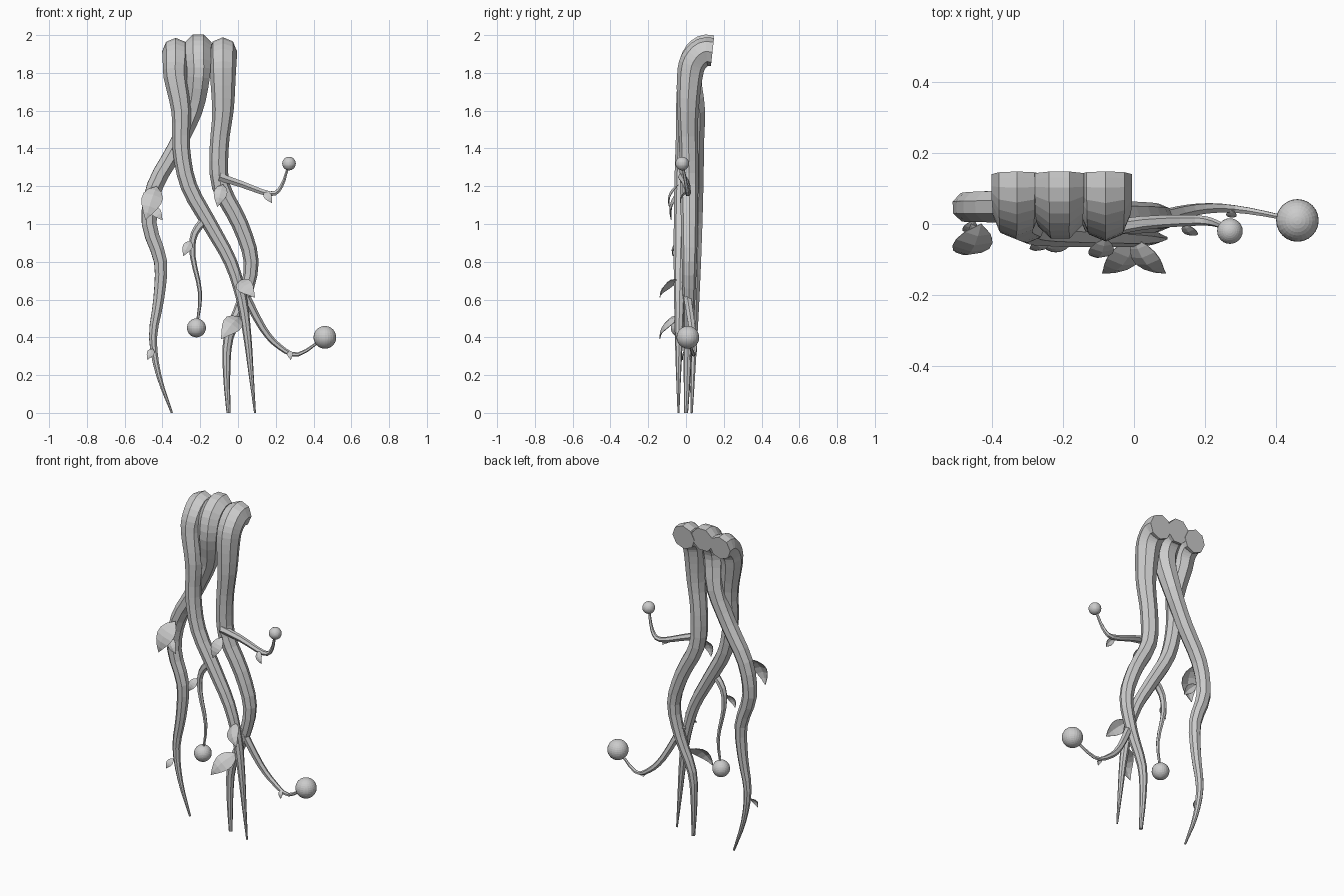
import bpy, bmesh, math
from mathutils import Vector

cube = bpy.data.objects.get("Cube")
if cube:
    bpy.data.objects.remove(cube, do_unlink=True)

colour = (0.6, 0.6, 0.6, 1)
grey = bpy.data.materials.new("plain grey")
grey.use_nodes = True
grey.diffuse_color = colour
grey.node_tree.nodes["Principled BSDF"].inputs["Base Color"].default_value = colour


def finish(name, bm):
    bmesh.ops.recalc_face_normals(bm, faces=bm.faces)
    mesh = bpy.data.meshes.new(name)
    bm.to_mesh(mesh)
    bm.free()
    mesh.materials.append(grey)
    obj = bpy.data.objects.new(name, mesh)
    bpy.context.collection.objects.link(obj)


def refine(points, steps):
    """Smooth a chain of points with Catmull-Rom subdivision."""
    chain = [2 * points[0] - points[1], *points, 2 * points[-1] - points[-2]]
    smooth = []
    for a, b, c, d in zip(chain, chain[1:], chain[2:], chain[3:]):
        for i in range(steps):
            t = i / steps
            tangent_in, tangent_out = (c - a) / 2, (d - b) / 2
            ease = t * t * (3 - 2 * t)
            smooth.append(b.lerp(c, ease) + tangent_in * t * (1 - t) ** 2
                          - tangent_out * t * t * (1 - t))
    return smooth + [points[-1]]


def tube(name, path, radii, sides, phase=0):
    """Faceted stem along a path, with capped ends."""
    bm = bmesh.new()
    rings = []
    side = Vector((1, 0, 0))
    last = len(path) - 1
    for i, centre in enumerate(path):
        along = (path[min(i + 1, last)] - path[max(i - 1, 0)]).normalized()
        side = (side - along * side.dot(along)).normalized()
        up = along.cross(side)
        angles = [math.tau * (k + phase) / sides for k in range(sides)]
        rings.append([bm.verts.new(centre + radii[i] * (math.cos(a) * side + math.sin(a) * up))
                      for a in angles])
    for upper, lower in zip(rings, rings[1:]):
        for k in range(sides):
            bm.faces.new((upper[k - 1], upper[k], lower[k], lower[k - 1]))
    bm.faces.new(rings[0])
    bm.faces.new(rings[-1])
    finish(name, bm)


def stem(name, top_x, top_z, xs, ys, thickness, tip, phase=0):
    """Main stem: hooked top, then x listed at even heights down to the ground."""
    hook = [Vector((top_x, y, z)) for y, z in
            ((0.14, top_z), (0.09, top_z), (0.04, top_z - 0.05), (0.02, 1.78))]
    count = len(xs) - 1
    body = []
    for i, x in enumerate(xs):
        t = i / count
        # depth runs through the upper, middle and lower values
        upper, middle, lower = ys
        y = upper * (1 - t) ** 2 + 2 * middle * t * (1 - t) + lower * t * t
        body.append(Vector((x, y, 1.6 * (1 - t))))
    path = refine(hook + body, 3)
    radii = [min(0.075, tip + thickness * math.sin(min(p.z, 1.5)) + max(0, p.z - 1.5) * 0.06)
             for p in path]
    tube(name, path, radii, 8, phase)


def branch(name, points, start_y, bow, end_y, ball_radius):
    """Thin branch through (x, z) points, ending in a ball."""
    count = len(points) - 1
    path = []
    for i, (x, z) in enumerate(points):
        t = i / count
        path.append(Vector((x, start_y + (end_y - start_y) * t + 4 * bow * t * (1 - t), z)))
    path = refine(path, 3)
    radii = [0.024 - 0.018 * i / (len(path) - 1) for i in range(len(path))]
    tube(name + "_branch", path, radii, 6)
    bm = bmesh.new()
    bmesh.ops.create_uvsphere(bm, u_segments=24, v_segments=16, radius=ball_radius)
    bmesh.ops.translate(bm, verts=bm.verts, vec=path[-1])
    finish(name + "_ball", bm)


def leaf(name, base, tip):
    """Folded teardrop blade, arched towards the front."""
    base, tip = Vector(base), Vector(tip)
    length = (tip - base).length
    across = (tip - base).cross(Vector((0, -1, 0.3))).normalized()
    out = across.cross(tip - base).normalized()
    if out.y > 0:
        out.negate()
    bm = bmesh.new()
    rows = []
    steps = 6
    for i in range(steps + 1):
        t = i / steps
        half = length * 0.27 * math.sin(math.pi * t ** 0.8)
        mid = base.lerp(tip, t) + out * length * 0.8 * t * (1 - t)
        edge, fold = across * half, out * half * 0.25
        rows.append([bm.verts.new(v) for v in (mid - edge - fold, mid, mid + edge - fold)])
    for upper, lower in zip(rows, rows[1:]):
        for k in range(2):
            bm.faces.new((upper[k], upper[k + 1], lower[k + 1], lower[k]))
    bmesh.ops.remove_doubles(bm, verts=bm.verts, dist=0.001)
    bmesh.ops.solidify(bm, geom=bm.faces[:], thickness=0.003)
    finish(name, bm)


# Three main stems
stem("front_stem", -0.33, 1.91,
     (-0.3, -0.3, -0.26, -0.15, -0.04, 0.02, 0.05, 0.07, 0.09),
     (0, -0.04, -0.04), 0.042, 0.005)
stem("side_stem", -0.21, 1.93,
     (-0.24, -0.33, -0.44, -0.47, -0.41, -0.42, -0.45, -0.42, -0.35),
     (0.05, 0.05, 0.03), 0.043, 0.006, 0.5)
stem("back_stem", -0.08, 1.91,
     (-0.08, -0.1, -0.09, 0.01, 0.07, 0.03, -0.05, -0.06, -0.05),
     (0.01, 0.03, 0), 0.04, 0.011)

# Thin branches with round ends
branch("upper", [(-0.1, 1.25), (0.02, 1.21), (0.17, 1.16), (0.23, 1.2), (0.27, 1.32)],
       -0.02, 0.03, -0.02, 0.036)
branch("middle", [(-0.16, 1.04), (-0.23, 0.95), (-0.24, 0.83), (-0.2, 0.63), (-0.22, 0.45)],
       -0.03, 0, -0.03, 0.05)
branch("lower", [(0.02, 0.66), (0.13, 0.45), (0.22, 0.35), (0.32, 0.31), (0.46, 0.4)],
       0, 0.04, 0.01, 0.06)

# Leaves from base to tip
leaves = {
    "large_side_leaf": ((-0.43, 0, 1.2), (-0.49, -0.08, 1.02)),
    "small_side_leaf": ((-0.46, 0, 1.09), (-0.4, -0.04, 1.02)),
    "back_stem_leaf": ((-0.08, -0.04, 1.21), (-0.11, -0.09, 1.09)),
    "upper_branch_leaf": ((0.14, 0, 1.17), (0.18, -0.03, 1.11)),
    "middle_branch_leaf": ((-0.25, -0.04, 0.91), (-0.29, -0.07, 0.83)),
    "right_front_leaf": ((0, -0.04, 0.7), (0.09, -0.14, 0.61)),
    "left_front_leaf": ((0.01, -0.03, 0.51), (-0.09, -0.14, 0.39)),
    "lower_branch_leaf": ((0.27, 0.04, 0.33), (0.28, 0.02, 0.28)),
    "low_side_leaf": ((-0.45, 0.01, 0.34), (-0.48, -0.02, 0.28)),
}
for name, (base, tip) in leaves.items():
    leaf(name, base, tip)
